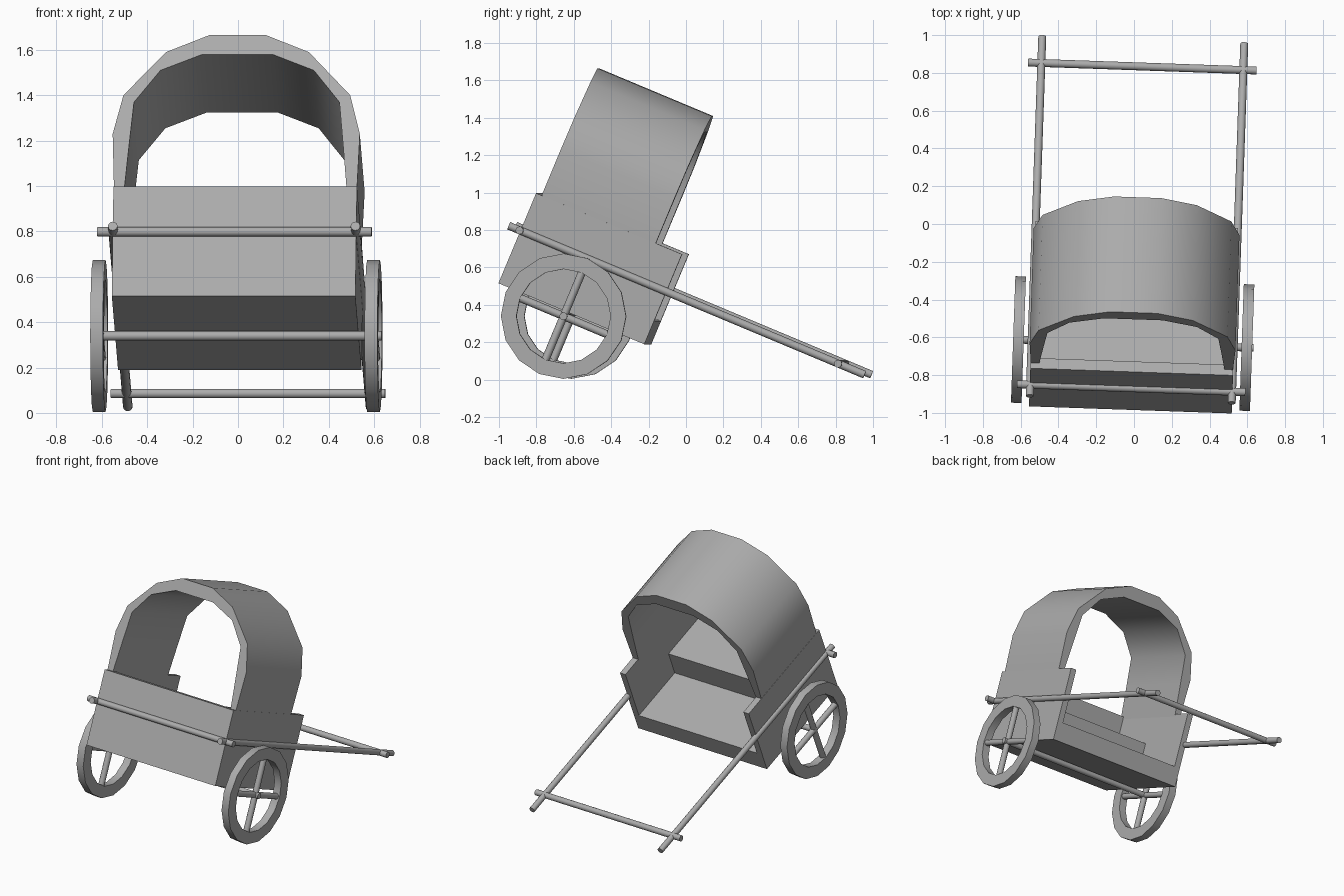
import bpy, bmesh
from math import radians, cos, sin, pi
from mathutils import Matrix, Vector

if "Cube" in bpy.data.objects:
    bpy.data.objects.remove(bpy.data.objects["Cube"])

# Whole cart rests on its handle tips: pitched forward and turned slightly
TILT = (Matrix.Rotation(radians(-2), 4, 'Z') @ Matrix.Rotation(radians(-22.7), 4, 'X')
        @ Matrix.Translation((0.015, 0, 0)))

# Dark grey finish
GREY = bpy.data.materials.new("dark_grey")
GREY.diffuse_color = (0.41, 0.41, 0.41, 1)
GREY.use_nodes = True
GREY.node_tree.nodes["Principled BSDF"].inputs["Base Color"].default_value = GREY.diffuse_color


def finish(name, bm, smooth=True):
    bmesh.ops.recalc_face_normals(bm, faces=bm.faces)
    bm.transform(TILT)
    mesh = bpy.data.meshes.new(name)
    bm.to_mesh(mesh)
    bm.free()
    mesh.materials.append(GREY)
    ob = bpy.data.objects.new(name, mesh)
    bpy.context.collection.objects.link(ob)
    if smooth:
        bpy.ops.object.select_all(action='DESELECT')
        ob.select_set(True)
        bpy.context.view_layer.objects.active = ob
        bpy.ops.object.shade_smooth_by_angle(angle=radians(35))
    return ob


def box(name, lo, hi):
    lo, hi = Vector(lo), Vector(hi)
    bm = bmesh.new()
    bmesh.ops.create_cube(bm, size=1, matrix=Matrix.Translation((lo + hi) / 2)
                          @ Matrix.Diagonal((*(hi - lo), 1)))
    finish(name, bm, False)


def rod(name, a, b, r=0.021, sides=12):
    a, b = Vector(a), Vector(b)
    rot = (b - a).to_track_quat('Z', 'Y').to_matrix().to_4x4()
    bm = bmesh.new()
    bmesh.ops.create_cone(bm, cap_ends=True, segments=sides, radius1=r, radius2=r,
                          depth=(b - a).length, matrix=Matrix.Translation((a + b) / 2) @ rot)
    finish(name, bm)


def band(name, outer, inner, place, d0, d1, closed):
    """Solid strip between two matching outlines, extruded from d0 to d1."""
    bm = bmesh.new()
    rings = [[bm.verts.new(place(p, d)) for p in line]
             for line, d in ((outer, d0), (outer, d1), (inner, d1), (inner, d0))]
    n = len(outer)
    for i in range(n if closed else n - 1):
        j = (i + 1) % n
        for k in range(4):
            A, B = rings[k], rings[(k + 1) % 4]
            bm.faces.new((A[i], A[j], B[j], B[i]))
    if not closed:
        for i in (0, n - 1):
            bm.faces.new([r[i] for r in rings])
    finish(name, bm)


# Body: side walls, back wall, floor and bench
W, T = 0.537, 0.045
Y0, Y1, Z0, Z1 = -1.107, -0.261, 0.096, 0.618
for side, s in (("left", -1), ("right", 1)):
    xs = sorted((s * W, s * (W - T)))
    box(side + "_wall", (xs[0], Y0, Z0), (xs[1], Y1, Z1))
box("back_wall", (T - W, Y0, Z0), (W - T, Y0 + 0.06, Z1))
box("floor", (T - W, Y0 + 0.06, Z0), (W - T, Y1, Z0 + 0.135))
box("bench", (T - W, Y0 + 0.06, Z0 + 0.135), (W - T, Y1 - 0.43, Z0 + 0.315))

# Canopy: arched hood
half_out = [(0.535, 0.6), (0.545, 0.883), (0.50, 1.068), (0.315, 1.274), (0.125, 1.355)]
half_in = [(0.492, 0.6), (0.472, 0.83), (0.453, 1.035), (0.338, 1.187), (0.155, 1.263)]


def mirrored(half):
    return half + [(-x, z) for x, z in reversed(half)]


band("canopy", mirrored(half_out), mirrored(half_in),
     lambda p, d: (p[0], d, p[1]), -1.075, -0.413, False)

# Pull handles and crossbars
HZ = 0.401
for side, s in (("left", -1), ("right", 1)):
    rod(side + "_handle", (s * 0.535, -1.175, HZ), (s * 0.535, 0.889, HZ))
rod("front_crossbar", (-0.605, 0.737, HZ), (0.605, 0.737, HZ))
rod("back_crossbar", (-0.605, -1.11, HZ), (0.605, -1.11, HZ))

# Wheels with crossed spokes, and the axle
CY, CZ, N = -0.715, 0.069, 16


def circle(r):
    return [(CY + r * cos(2 * pi * i / N), CZ + r * sin(2 * pi * i / N)) for i in range(N)]


for side, s in (("left", -1), ("right", 1)):
    x = s * 0.605
    band(side + "_wheel_rim", circle(0.335), circle(0.252),
         lambda p, d: (d, p[0], p[1]), x - 0.028, x + 0.028, True)
    rod(side + "_spoke_upright", (x, CY, CZ - 0.27), (x, CY, CZ + 0.27))
    rod(side + "_spoke_level", (x, CY - 0.27, CZ), (x, CY + 0.27, CZ))
rod("axle", (-0.6, CY, CZ), (0.64, CY, CZ))
